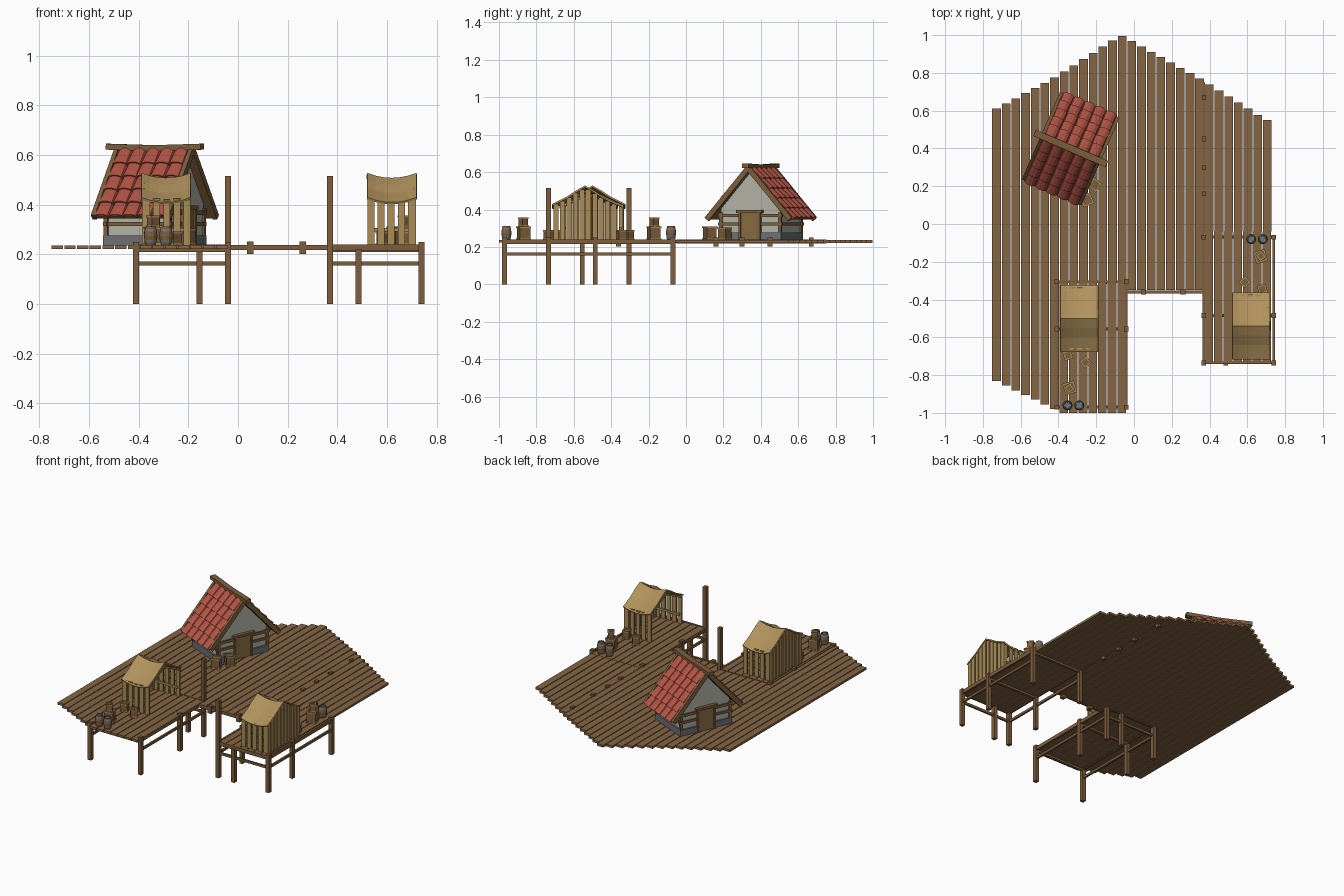
import bpy, bmesh, math, random
from mathutils import Matrix, Vector

random.seed(4)
if "Cube" in bpy.data.objects:
    bpy.data.objects.remove(bpy.data.objects["Cube"])


def material(name, *srgb):
    rgba = [((c + 0.055) / 1.055) ** 2.4 for c in srgb] + [1]
    m = bpy.data.materials.new(name)
    m.use_nodes = True
    m.diffuse_color = rgba
    m.node_tree.nodes["Principled BSDF"].inputs["Base Color"].default_value = rgba
    return m


DECK = material("deck wood", .52, .40, .27)
BEAM = material("beam wood", .49, .37, .24)
PALE = material("pale wood", .67, .55, .34)
CLOTH = material("tan cloth", .69, .57, .36)
TILE = material("red clay", .70, .33, .27)
PLASTER = material("grey plaster", .70, .70, .66)
STONE = material("stone", .43, .44, .46)
IRON = material("iron", .43, .47, .51)
DOOR = material("door wood", .53, .42, .25)


def finish(name, bm, mats, M=Matrix(), thick=0):
    bm.transform(M)
    bmesh.ops.recalc_face_normals(bm, faces=bm.faces)
    mesh = bpy.data.meshes.new(name)
    bm.to_mesh(mesh)
    bm.free()
    for m in mats:
        mesh.materials.append(m)
    ob = bpy.data.objects.new(name, mesh)
    bpy.context.collection.objects.link(ob)
    if thick:
        mod = ob.modifiers.new("thickness", "SOLIDIFY")
        mod.thickness, mod.offset = thick, 0
    return ob


def block(x, y, z, sx, sy, sz, turn=0):
    return (Matrix.Translation((x, y, z)) @ Matrix.Rotation(turn, 4, 'Z')
            @ Matrix.Diagonal((sx, sy, sz, 1)))


def span(p, q, w, h):
    p, q = Vector(p), Vector(q)
    d = q - p
    return (Matrix.Translation((p + q) / 2) @ d.to_track_quat('X', 'Z').to_matrix().to_4x4()
            @ Matrix.Diagonal((d.length, w, h, 1)))


def blocks(name, mat, parts, M=Matrix()):
    bm = bmesh.new()
    for part in parts:
        bmesh.ops.create_cube(bm, size=1, matrix=part)
    return finish(name, bm, [mat], M)


def interp(points, x):
    if x <= points[0][0]:
        return points[0][1]
    for (a, fa), (b, fb) in zip(points, points[1:]):
        if x <= b:
            return fa + (fb - fa) * (x - a) / (b - a)
    return points[-1][1]


FLOOR = 0.238
PITCH = 0.0512

# Main deck, planks ending along a pointed outline
back = [(-.73, .61), (-.42, .775), (-.07, 1), (.33, .78), (.7, .55)]
front = [(-.73, -.83), (-.42, -.98)]
planks = []
for i in range(29):
    x = -.728 + i * PITCH
    y0 = interp(front, x) if x < -.4 else -.305 if x < -.05 else -.35 if x < .36 else -.04
    y1 = interp(back, x)
    planks.append(block(x, (y0 + y1) / 2, .229, .046, y1 - y0, .015))
blocks("main_deck", DECK, planks)

# Edge beams of the main deck with their clamps
edge = [span((-.04, -.36, .228), (.37, -.36, .228), .014, .02),
        span((.37, -.05, .228), (.37, .75, .228), .012, .022)]
edge += [block(x, -.36, .226, .026, .026, .05) for x in (.05, .26)]
edge += [block(.37, y, .226, .02, .026, .05) for y in (.16, .3, .45, .67)]
blocks("deck_edge_beams", BEAM, edge)


def crate(name, x, y, z, s, turn, M):
    T = M @ Matrix.Translation((x, y, z)) @ Matrix.Rotation(turn, 4, 'Z')
    blocks(name + "_body", BEAM, [block(0, 0, s * .55, s * .92, s * .92, s * 1.08)], T)
    h, w = s / 2 - .003, .008
    rails = []
    for zz in (.004, s * 1.1):
        for k in (-1, 1):
            rails += [block(0, k * h, zz, s, w, w), block(k * h, 0, zz, w, s, w)]
    blocks(name + "_frame", PALE, rails, T)


def barrel(name, x, y, M):
    n, bm = 12, bmesh.new()
    profile = [(.020, 0), (.023, .01), (.025, .02), (.027, .037), (.025, .054), (.023, .064),
               (.021, .074), (.017, .074), (.016, .068)]
    rings = [[bm.verts.new((r * math.cos(a), r * math.sin(a), z))
              for a in (math.tau * k / n for k in range(n))] for r, z in profile]
    for row, (a, b) in enumerate(zip(rings, rings[1:])):
        for k in range(n):
            f = bm.faces.new((a[k], a[k - 1], b[k - 1], b[k]))
            f.material_index = 1 if row in (1, 4, 6) else 0
    bm.faces.new(rings[0])
    bm.faces.new(rings[-1]).material_index = 1
    finish(name, bm, [BEAM, IRON], M @ Matrix.Translation((x, y, FLOOR)))


def stall(tag, M):
    cy, half = -.54, .175
    drop = [(0, .52), (.05, .492), (.1, .46), (.18, .422)]
    # Plank walls on three sides, open towards the middle
    wall = []
    for i in range(10):
        y = cy - .155 + i * .0345
        top = interp(drop, abs(y - cy)) - .004
        wall.append(block(.712, y, (FLOOR + top) / 2, .01, .027, top - FLOOR,
                          random.uniform(-.06, .06)))
    for side in (-1, 1):
        for i in range(5):
            top = .42 + random.uniform(-.006, .006)
            wall.append(block(.535 + i * .041, cy + side * .162, (FLOOR + top) / 2,
                              .028, .01, top - FLOOR))
        wall.append(span((.708, cy + side * .15, .3), (.53, cy + side * .15, .3), .01, .014))
        wall.append(span((.53, cy, .495), (.53, cy + side * .165, .415), .012, .012))
    blocks(tag + "_stall_walls", PALE, wall, M)
    # Sagging cloth roof
    bm = bmesh.new()
    profile = [(-d, z) for d, z in drop[:0:-1]] + drop
    grid = []
    for i in range(7):
        t = i / 3 - 1
        grid.append([bm.verts.new((.62 + t * .1, cy + d * half / .18, z + .004 - .02 * (1 - t * t)))
                     for d, z in profile])
    for a, b in zip(grid, grid[1:]):
        for k in range(len(a) - 1):
            bm.faces.new((a[k], a[k + 1], b[k + 1], b[k]))
    finish(tag + "_stall_roof", bm, [CLOTH], M, .009)


def pier(tag, M):
    blocks(tag + "_pier_planks", DECK,
           [block(.395 + i * PITCH, -.385, .23, .046, .69, .015) for i in range(7)], M)
    # Posts, one of them tall
    posts = [(.37, -.735, .515), (.485, -.735, .222), (.74, -.735, .25), (.74, -.485, .25),
             (.74, -.07, .25), (.37, -.07, .25), (.37, -.485, .25)]
    blocks(tag + "_pier_posts", BEAM,
           [block(x, y, h / 2, .024, .026, h) for x, y, h in posts], M)
    # Deck-level beams and lower braces
    beams = []
    for p, q in (((.37, -.735), (.74, -.735)), ((.74, -.735), (.74, -.07)),
                 ((.37, -.735), (.37, -.07))):
        beams.append(span((*p, .228), (*q, .228), .013, .024))
        beams.append(span((*p, .163), (*q, .163), .012, .016))
    beams += [span((.37, y, .216), (.74, y, .216), .016, .014) for y in (-.07, -.485)]
    blocks(tag + "_pier_beams", BEAM, beams, M)
    stall(tag, M)
    for i, x in enumerate((.62, .682)):
        barrel(f"{tag}_barrel_{i}", x, -.08, M)
    for i, (x, y, z, s, a) in enumerate([(.67, -.172, FLOOR, .062, .3), (.672, -.17, .308, .04, .6),
                                         (.587, -.308, FLOOR, .045, .7),
                                         (.68, -.345, FLOOR, .045, .3)]):
        crate(f"{tag}_crate_{i}", x, y, z, s, a, M)


# Two identical piers, the second turned half way round
pivot = Matrix.Translation((.165, -.52, 0))
pier("left", Matrix())
pier("right", pivot @ Matrix.Rotation(math.pi, 4, 'Z') @ pivot.inverted())

# House, built with its ridge along local x
H = Matrix.Translation((-.335, .40, 0)) @ Matrix.Rotation(math.radians(-23.5), 4, 'Z')
LX, LY = .138, .172
blocks("house_stone_base", STONE, [block(0, 0, .256, 2 * LX + .02, 2 * LY + .02, .042)], H)
bm = bmesh.new()
outline = [(-LY, .27), (LY, .27), (LY, .405), (0, .60), (-LY, .405)]
ends = [[bm.verts.new((x, y, z)) for y, z in outline] for x in (-LX, LX)]
for e in ends:
    bm.faces.new(e)
for k in range(5):
    bm.faces.new((ends[0][k], ends[0][k - 1], ends[1][k - 1], ends[1][k]))
finish("house_walls", bm, [PLASTER], H)

timber, doors = [], []
for s in (-1, 1):
    timber.append(block(0, s * LY, .322, 2 * LX + .02, .014, .016))
    for z, h in ((.322, .016), (.368, .018)):
        timber.append(block(s * LX, 0, z, .016, 2 * LY + .03, h))
    # Door with posts and lintel
    doors.append(block(s * LX, 0, .31, .024, .1, .146))
    timber += [block(s * (LX + .006), k * .056, .311, .026, .014, .15) for k in (-1, 1)]
    timber.append(block(s * (LX + .006), 0, .389, .032, .15, .016))
    for k in (-1, 1):
        timber.append(block(s * LX, k * LY, .33, .018, .018, .11))
        # Barge boards along the gables
        timber.append(span((s * .163, 0, .622), (s * .163, k * .242, .349), .018, .028))
    # Sagging ridge beam
    timber.append(span((0, 0, .628), (s * .208, 0, .634), .036, .024))
blocks("house_timber", BEAM, timber, H)
blocks("house_doors", DOOR, doors, H)

# Roof boards and rows of curved tiles
ANG = math.atan2(.265, .235)
COLS, ROWS, LENGTH = 5, 5, .352
W, STEP = .31 / COLS, LENGTH / ROWS
tiles, boards = bmesh.new(), []
for side in (-1, 1):
    def on_roof(u, d, h):
        return (u, side * (d * math.cos(ANG) + h * math.sin(ANG)),
                .612 - d * math.sin(ANG) + h * math.cos(ANG))
    boards.append(span(on_roof(0, 0, 0), on_roof(0, LENGTH, 0), .31, .01))
    for r in range(ROWS):
        for c in range(COLS):
            u0 = (c - (COLS - 1) / 2) * W + random.uniform(-.002, .002)
            lines = []
            for d, lift, width in ((r * STEP, .002, .92), ((r + 1) * STEP + .012, .011, 1.06)):
                lines.append([tiles.verts.new(on_roof(u0 - W * width / 2 * math.cos(a), d,
                                                      lift + .02 * math.sin(a)))
                              for a in (math.pi * k / 5 for k in range(6))])
            for k in range(5):
                tiles.faces.new((lines[0][k], lines[0][k + 1], lines[1][k + 1], lines[1][k]))
finish("house_roof_tiles", tiles, [TILE], H, .006)
blocks("house_roof_boards", BEAM, boards, H)

# Crates beside the house
crate("house_crate_large", -.25, .127, FLOOR, .06, .4, Matrix())
crate("house_crate_small", -.207, .207, FLOOR, .056, .9, Matrix())
